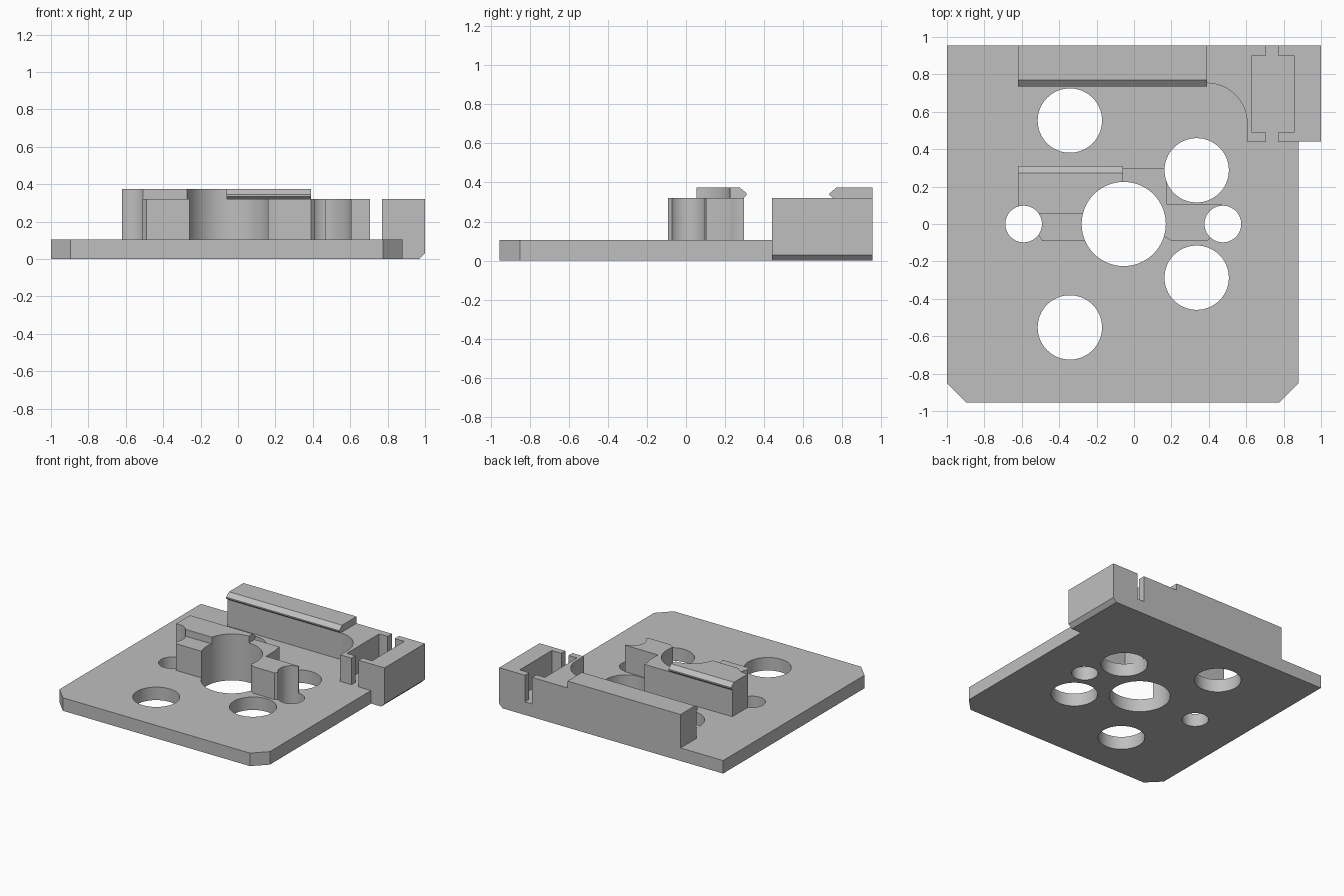
import bpy
import bmesh
import math

if "Cube" in bpy.data.objects:
    bpy.data.objects.remove(bpy.data.objects["Cube"], do_unlink=True)

grey = bpy.data.materials.new("plain grey")
grey.use_nodes = True
COLOUR = (0.52, 0.52, 0.52, 1)
grey.diffuse_color = COLOUR
grey.node_tree.nodes["Principled BSDF"].inputs["Base Color"].default_value = COLOUR

T, H, TOP = 0.105, 0.32, 0.375      # plate, block and lip heights
BACK, SINK = 0.955, 0.05            # rear edge, overlap into the plate


def prism(name, outline, low, high, axis="z"):
    """Extrude an outline along z (points x, y), x (points y, z) or y (points x, z)."""
    place = {"z": lambda a, b, c: (a, b, c),
             "x": lambda a, b, c: (c, a, b),
             "y": lambda a, b, c: (a, c, b)}[axis]
    bm = bmesh.new()
    face = bm.faces.new([bm.verts.new(place(a, b, low)) for a, b in outline])
    grown = bmesh.ops.extrude_face_region(bm, geom=[face])
    shift = place(0, 0, high - low)
    moved = [v for v in grown["geom"] if isinstance(v, bmesh.types.BMVert)]
    bmesh.ops.translate(bm, verts=moved, vec=shift)
    bmesh.ops.recalc_face_normals(bm, faces=bm.faces)
    mesh = bpy.data.meshes.new(name)
    bm.to_mesh(mesh)
    bm.free()
    mesh.materials.append(grey)
    obj = bpy.data.objects.new(name, mesh)
    bpy.context.collection.objects.link(obj)
    return obj


def box(name, x0, x1, y0, y1, z0, z1):
    return prism(name, [(x0, y0), (x1, y0), (x1, y1), (x0, y1)], z0, z1)


def arc(cx, cy, r, start, end, steps):
    angles = [math.radians(start + (end - start) * i / steps) for i in range(steps + 1)]
    return [(cx + r * math.cos(a), cy + r * math.sin(a)) for a in angles]


def combine(target, other, operation):
    """Apply a boolean and remove the helper."""
    other.hide_render = True
    mod = target.modifiers.new(operation, "BOOLEAN")
    mod.operation, mod.solver, mod.object = operation, "EXACT", other
    bpy.context.view_layer.objects.active = target
    bpy.ops.object.modifier_apply(modifier=mod.name)
    bpy.data.objects.remove(other, do_unlink=True)


def lip(name, x0, x1, back, tip, wall):
    """Raised clip strip with a bevelled, overhanging edge at y = tip."""
    d = 1 if tip > back else -1
    outline = [(back, H - SINK), (back, TOP), (tip - d * 0.036, TOP), (tip, 0.345),
               (tip, 0.335), (wall, H), (wall, H - SINK)]
    return prism(name, outline, x0, x1, "x")


# Base plate with clipped front corners
plate = prism("mounting_plate", [
    (-1, BACK), (-1, -0.85), (-0.895, -BACK), (0.775, -BACK), (0.88, -0.85), (0.88, BACK)], 0, T)

# Rear wall flowing through a concave fillet into the corner block
wall = [(-0.62, BACK), (-0.62, 0.753)] + arc(0.39, 0.538, 0.215, 90, 0, 20)
wall += [(0.605, 0.44), (1, 0.44), (1, BACK)]
combine(plate, prism("rear_wall", wall, SINK, H), "UNION")

# Overhanging foot of the corner block, bevelled underneath
foot = [(0.865, 0), (0.97, 0), (1, 0.03), (1, 0.15), (0.865, 0.15)]
combine(plate, prism("block_foot", foot, 0.44, BACK, "y"), "UNION")

# Rear clip rail
combine(plate, lip("rear_rail", -0.62, 0.39, BACK, 0.735, 0.753), "UNION")

# Central hub with two ears
hub = [(-0.62, 0.295), (-0.62, 0), (-0.53, -0.03), (-0.51, -0.06), (-0.49, -0.092),
       (0, -0.092), (0, -0.06), (0.155, -0.062), (0.205, -0.092), (0.39, -0.092),
       (0.42, -0.062), (0.47, 0), (0.47, 0.107), (0.175, 0.107), (0.175, 0.27),
       (0.165, 0.298), (-0.06, 0.298)]
combine(plate, prism("central_hub", hub, SINK, H), "UNION")
combine(plate, lip("hub_lip", -0.62, -0.06, 0.055, 0.31, 0.295), "UNION")

# Corner block pocket with a slot through both ends
for x0, x1, y0, y1 in [(0.63, 0.855, 0.49, 0.9), (0.705, 0.77, 0.4, 1)]:
    combine(plate, box("pocket_cutter", x0, x1, y0, y1, T, 0.5), "DIFFERENCE")

# Round holes through everything
holes = [(-0.055, 0, 0.225), (-0.59, 0, 0.098), (0.475, 0, 0.098)]
holes += [(x, s * y, 0.172) for x, y in [(-0.343, 0.553), (0.335, 0.287)] for s in (1, -1)]
for x, y, r in holes:
    circle = arc(x, y, r, 0, 360, 64)[:-1]
    combine(plate, prism("hole_cutter", circle, -0.1, 0.5), "DIFFERENCE")

# Smooth the round walls, keep the corners crisp
bpy.ops.object.select_all(action="DESELECT")
plate.select_set(True)
bpy.context.view_layer.objects.active = plate
bpy.ops.object.shade_smooth_by_angle(angle=math.radians(25))
